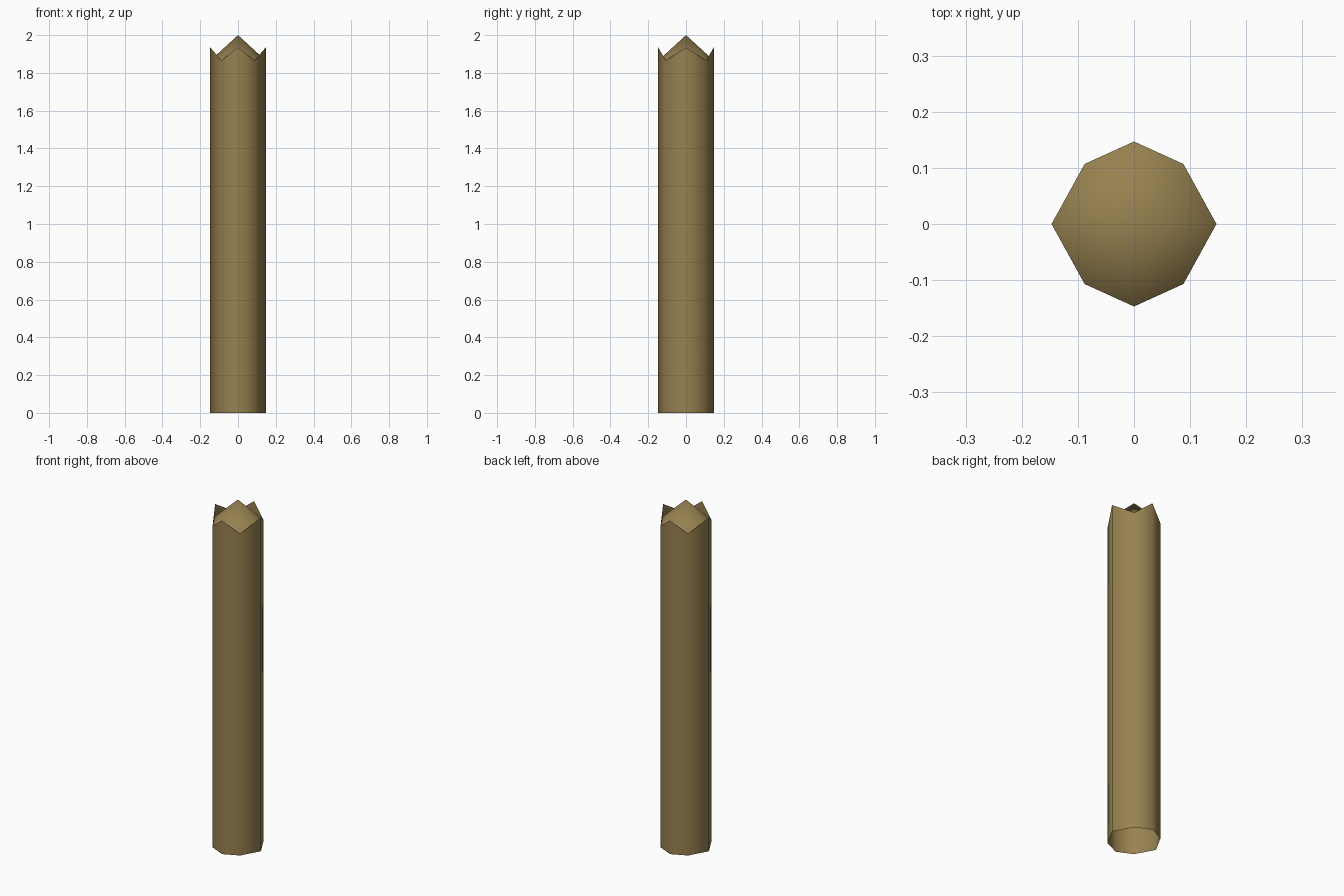
import bpy

if "Cube" in bpy.data.objects:
    bpy.data.objects.remove(bpy.data.objects["Cube"])

# Eight-sided outline, axis corners alternate with diagonal corners
OUTLINE = [(0.147, 0), (0.088, 0.107), (0, 0.147), (-0.088, 0.107),
           (-0.147, 0), (-0.088, -0.107), (0, -0.147), (0.088, -0.107)]
N = len(OUTLINE)
VALLEY, SPIKE, TIP = 1.865, 1.935, 2.0

wood = bpy.data.materials.new("wood")
wood.diffuse_color = (0.31, 0.22, 0.08, 1)
wood.use_nodes = True
wood.node_tree.nodes["Principled BSDF"].inputs["Base Color"].default_value = wood.diffuse_color


def add_part(name, verts, faces):
    mesh = bpy.data.meshes.new(name)
    mesh.from_pydata(verts, [], faces)
    mesh.materials.append(wood)
    mesh.shade_smooth()
    obj = bpy.data.objects.new(name, mesh)
    bpy.context.collection.objects.link(obj)
    return obj


# Open-bottomed post wall with a zigzag rim
bottom = [(x, y, 0) for x, y in OUTLINE]
rim = [(x, y, VALLEY if i % 2 else SPIKE) for i, (x, y) in enumerate(OUTLINE)]
walls = [(i, (i + 1) % N, (i + 1) % N + N, i + N) for i in range(N)]
add_part("post_wall", bottom + rim, walls)

# Pointed cap set inside the rim
base = [(x, y, VALLEY) for x, y in OUTLINE]
add_part("pointed_cap", base + [(0, 0, TIP)],
         [(i, (i + 1) % N, N) for i in range(N)])
